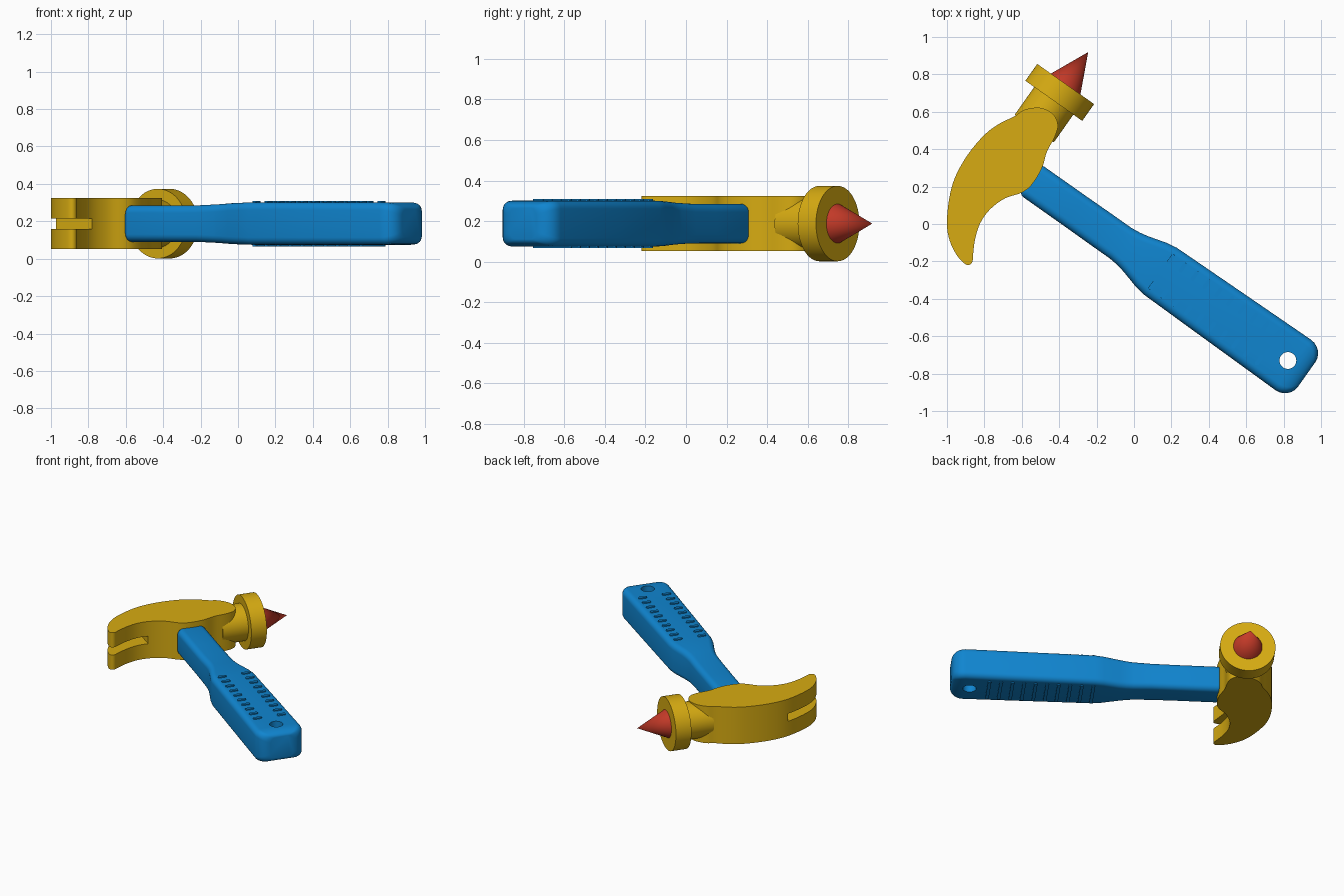
import bpy, bmesh, math
from mathutils import Matrix, Vector

if "Cube" in bpy.data.objects:
    bpy.data.objects.remove(bpy.data.objects["Cube"])

# Tool frame: local x runs down the handle, local y along the striking axis
MID = 0.1875
FRAME = Matrix.Translation((0, 0, MID)) @ Matrix.Rotation(math.radians(-35.2), 4, 'Z')
AXIS_Y = -0.125   # handle centre line
AXIS_X = -0.73    # striking axis


def material(name, rgb):
    m = bpy.data.materials.new(name)
    m.diffuse_color = (*rgb, 1)
    m.use_nodes = True
    m.node_tree.nodes["Principled BSDF"].inputs["Base Color"].default_value = m.diffuse_color
    return m


YELLOW = material("yellow", (0.68, 0.41, 0.006))
BLUE = material("blue", (0.005, 0.235, 0.63))
RED = material("red", (0.55, 0.042, 0.021))


def finish(name, bm, mat, frame=FRAME):
    bmesh.ops.recalc_face_normals(bm, faces=bm.faces)
    me = bpy.data.meshes.new(name)
    bm.to_mesh(me)
    bm.free()
    ob = bpy.data.objects.new(name, me)
    ob.matrix_world = frame
    bpy.context.collection.objects.link(ob)
    if mat:
        me.materials.append(mat)
    return ob


def smooth(ob, angle=30):
    bpy.ops.object.select_all(action='DESELECT')
    ob.select_set(True)
    bpy.context.view_layer.objects.active = ob
    bpy.ops.object.shade_smooth_by_angle(angle=math.radians(angle))


def cut(ob, cutter):
    bpy.context.view_layer.update()
    mod = ob.modifiers.new("cut", 'BOOLEAN')
    mod.operation, mod.solver, mod.object = 'DIFFERENCE', 'EXACT', cutter
    bpy.context.view_layer.objects.active = ob
    bpy.ops.object.modifier_apply(modifier=mod.name)
    bpy.data.objects.remove(cutter)


def prism(bm, outline, z0, z1):
    face = bm.faces.new([bm.verts.new((x, y, z0)) for x, y in outline])
    ext = bmesh.ops.extrude_face_region(bm, geom=[face])
    verts = [g for g in ext['geom'] if isinstance(g, bmesh.types.BMVert)]
    bmesh.ops.translate(bm, verts=verts, vec=(0, 0, z1 - z0))


def rounded_rect(hx, hy, r, n=6):
    pts = []
    for k, (sx, sy) in enumerate(((1, 1), (-1, 1), (-1, -1), (1, -1))):
        for i in range(n + 1):
            a = math.pi / 2 * (k + i / n)
            pts.append((sx * (hx - r) + r * math.cos(a), sy * (hy - r) + r * math.sin(a)))
    return pts


def turned(name, y0, y1, r0, r1, mat):
    """Round part along the striking axis."""
    bm = bmesh.new()
    m = Matrix.Translation((AXIS_X, (y0 + y1) / 2, 0)) @ Matrix.Rotation(-math.pi / 2, 4, 'X')
    bmesh.ops.create_cone(bm, cap_ends=True, segments=64, radius1=r0, radius2=r1,
                          depth=y1 - y0, matrix=m)
    smooth(finish(name, bm, mat))


# Handle: rounded sections lofted along its length (x, half width, half height)
stations = [(-0.3, 0.099, 0.097), (-0.12, 0.1, 0.098), (0.0, 0.1, 0.103), (0.05, 0.105, 0.106),
            (0.1, 0.115, 0.109), (0.2, 0.143, 0.112), (0.26, 0.153, 0.113), (0.6, 0.158, 0.113)]
steps = [i / 6 * math.pi / 2 for i in range(7)]
near, far = [], []
for a in steps:
    near.append((-0.565 - 0.03 * math.cos(a), 0.099 - 0.03 * (1 - math.sin(a)),
                 0.097 - 0.03 * (1 - math.sin(a))))
    far.append((1.13 + 0.088 * math.sin(a), 0.165 - 0.085 * (1 - math.cos(a)),
                0.113 - 0.035 * (1 - math.cos(a))))
bm = bmesh.new()
rings = []
for x, w, h in near + stations + far:
    rings.append([bm.verts.new((x, AXIS_Y + p, q)) for p, q in rounded_rect(w, h, 0.04)])
for a, b in zip(rings, rings[1:]):
    for i in range(len(a)):
        j = (i + 1) % len(a)
        bm.faces.new((a[i], a[j], b[j], b[i]))
bm.faces.new(rings[0])
bm.faces.new(rings[-1])
handle = finish("handle", bm, BLUE)

# Hanging hole
bm = bmesh.new()
bmesh.ops.create_cone(bm, cap_ends=True, segments=32, radius1=0.045, radius2=0.045, depth=1,
                      matrix=Matrix.Translation((1.093, -0.122, 0)))
cut(handle, finish("hole_cutter", bm, None))
smooth(handle)

# Grip ribs: two rows on top, full-width ribs underneath
bm = bmesh.new()
for i in range(10):
    x = 0.27 + 0.0774 * i
    for y, half, z0, z1 in ((0.085, 0.03, 0.105, 0.121), (-0.085, 0.03, 0.105, 0.121),
                            (0, 0.115, -0.121, -0.105)):
        prism(bm, [(x + p, AXIS_Y + y + q) for p, q in rounded_rect(0.011, half, 0.0105, 4)], z0, z1)
smooth(finish("grip_ribs", bm, BLUE))

# Hammer head: extruded claw outline
outline = [(-0.64, 0.575), (-0.588, 0.61), (-0.505, 0.622), (-0.435, 0.59), (-0.407, 0.53),
           (-0.424, 0.465), (-0.465, 0.388), (-0.492, 0.3), (-0.545, 0.212), (-0.6, 0.168),
           (-0.69, 0.137), (-0.77, 0.078), (-0.823, 0.003), (-0.85, -0.083), (-0.86, -0.16),
           (-0.866, -0.207), (-0.898, -0.217), (-0.946, -0.169), (-0.985, -0.09), (-1.0, 0.0),
           (-0.989, 0.13), (-0.957, 0.249), (-0.888, 0.372), (-0.797, 0.479), (-0.717, 0.538)]
pts = [Vector(p) for p in outline]
curve = []
for i in range(len(pts)):
    a, b, c, d = (pts[(i + k) % len(pts)] for k in (-1, 0, 1, 2))
    for t in (0, 0.25, 0.5, 0.75):
        p = 0.5 * (2 * b + (c - a) * t + (2 * a - 5 * b + 4 * c - d) * t ** 2
                   + (3 * b - a - 3 * c + d) * t ** 3)
        curve.append((max(p.x, -1.0), p.y))
bm = bmesh.new()
prism(bm, curve, -0.136, 0.136)
head = finish("claw_head", bm, YELLOW, Matrix.Translation((0, 0, MID)))

# Nail slot in the claw
bm = bmesh.new()
prism(bm, [(-1.5, -1.2), (0.0, -1.2), (0.0, -0.395), (-1.5, -0.395)], -0.028, 0.028)
cut(head, finish("slot_cutter", bm, None))
smooth(head)

# Striking side: neck, collar and pointed tip
turned("neck", 0.11, 0.3, 0.128, 0.128, YELLOW)
turned("collar", 0.291, 0.401, 0.186, 0.186, YELLOW)
turned("spike", 0.4, 0.61, 0.097, 0.0, RED)
